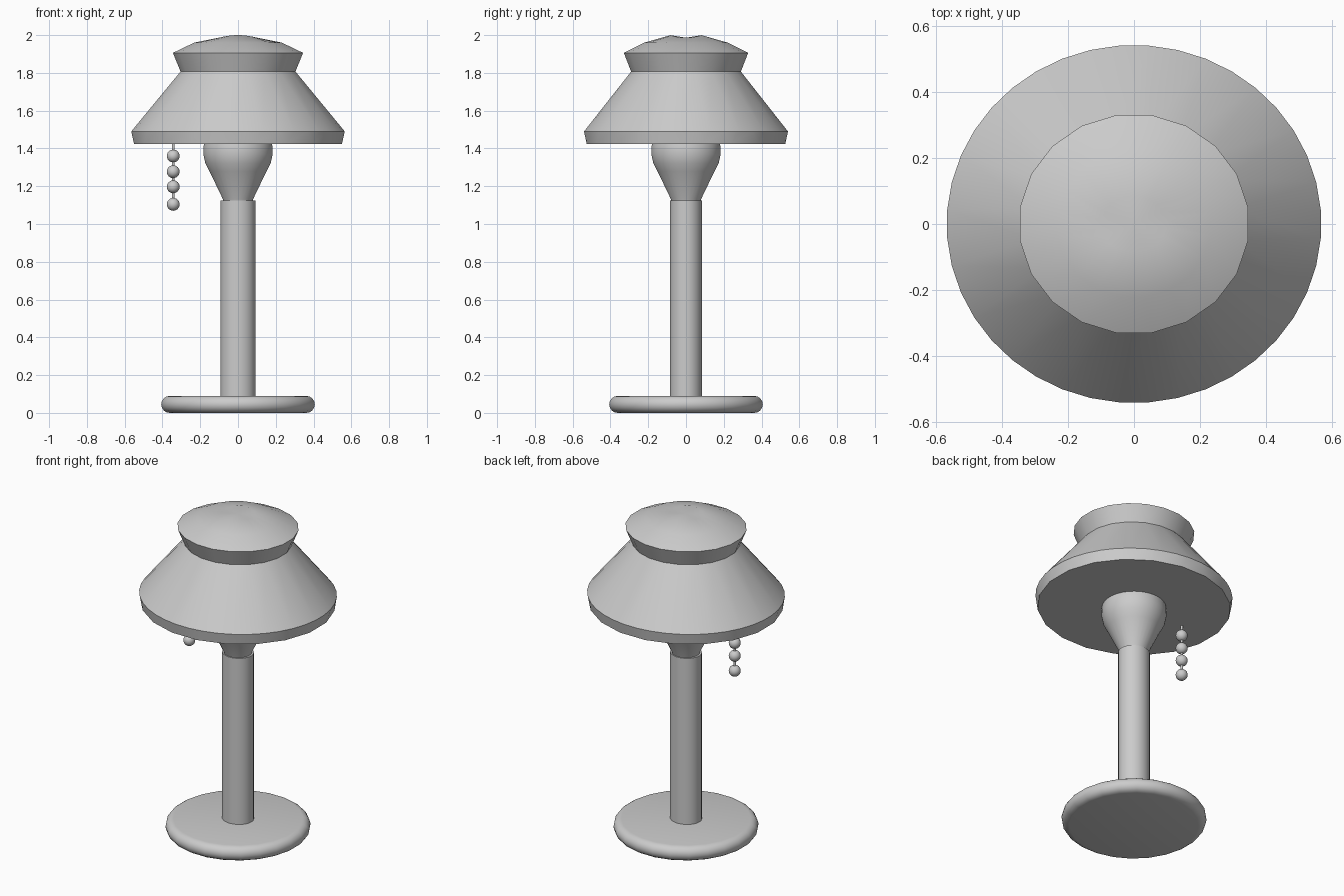
import bpy
import bmesh
from math import sin, cos, pi, radians

cube = bpy.data.objects.get("Cube")
if cube:
    bpy.data.objects.remove(cube)

grey = bpy.data.materials.new("plain_grey")
grey.use_nodes = True
GREY = (0.6, 0.6, 0.6, 1)
grey.diffuse_color = GREY
grey.node_tree.nodes["Principled BSDF"].inputs["Base Color"].default_value = GREY


def finish(name, bm, angle=30):
    """Turn a bmesh into a smooth-shaded object with crisp edges."""
    bmesh.ops.remove_doubles(bm, verts=bm.verts, dist=0.0005)
    bmesh.ops.recalc_face_normals(bm, faces=bm.faces)
    mesh = bpy.data.meshes.new(name)
    bm.to_mesh(mesh)
    bm.free()
    mesh.materials.append(grey)
    obj = bpy.data.objects.new(name, mesh)
    bpy.context.collection.objects.link(obj)
    bpy.ops.object.select_all(action='DESELECT')
    obj.select_set(True)
    bpy.context.view_layer.objects.active = obj
    bpy.ops.object.shade_smooth_by_angle(angle=radians(angle))
    return obj


def loft(bm, rings, cap_start=True, cap_end=True):
    """Join rings of points with quads and close the ends."""
    loops = [[bm.verts.new(p) for p in ring] for ring in rings]
    for a, b in zip(loops, loops[1:]):
        n = len(a)
        for i in range(n):
            j = (i + 1) % n
            bm.faces.new((a[i], a[j], b[j], b[i]))
    if cap_start:
        bm.faces.new(loops[0][::-1])
    if cap_end:
        bm.faces.new(loops[-1])


def ring(r, z, n=20, squash=1.0):
    angles = [2 * pi * (i + 0.5) / n for i in range(n)]
    return [(r * cos(a), r * squash * sin(a), z) for a in angles]


def split_ring(r, z, spread=0.0, squash=0.955):
    """Twenty corners, each split in two by the spread angle."""
    angles = [radians(9 + 18 * k + s * spread) for k in range(20) for s in (-1, 1)]
    return [(r * cos(a), r * squash * sin(a), z) for a in angles]


# Base: disc with a rounded edge
bm = bmesh.new()
half = 0.045
edge = [(0.365 + half * cos(t), half + half * sin(t))
        for t in [-pi / 2 + pi * i / 8 for i in range(9)]]
loft(bm, [ring(r, z, 24) for r, z in edge])
finish("base", bm)

# Pole
bm = bmesh.new()
loft(bm, [ring(0.092, z, 32, 0.92) for z in (0.085, 1.125)])
finish("pole", bm)

# Bulb: tapered neck running into a round globe
bm = bmesh.new()
globe = [(0.185 * cos(t), 1.385 + 0.185 * sin(t))
         for t in [radians(-35 + 15 * i) for i in range(9)]]
loft(bm, [ring(r, z, 32) for r, z in [(0.075, 1.11), (0.082, 1.135)] + globe])
finish("bulb", bm, 40)

# Shade: closed underside, rim, cone, pinched waist, collar and shallow dome
bm = bmesh.new()
rings = [split_ring(0.557, 1.423), split_ring(0.567, 1.49, 4.5),
         split_ring(0.308, 1.807), split_ring(0.349, 1.906),
         split_ring(0.235, 1.96)]
# Saddle-shaped crown: higher at front and back than at the sides
crown = [(x, y * 0.84, 1.986 + 0.014 * (y / 0.1) ** 2)
         for x, y, z in split_ring(0.1, 0, squash=1.0)]
loft(bm, rings + [crown], cap_start=False, cap_end=False)
bmesh.ops.remove_doubles(bm, verts=bm.verts, dist=0.0005)
for end in (min, max):
    level = end(v.co.z for v in bm.verts)
    limit = (lambda z: z < 1.43) if end is min else (lambda z: z > 1.98)
    edges = [e for e in bm.edges if e.is_boundary and all(limit(v.co.z) for v in e.verts)]
    center = bm.verts.new((0, 0, level if end is min else 1.986))
    for e in edges:
        bm.faces.new((e.verts[0], e.verts[1], center))
finish("shade", bm)

# Pull chain: thin cord with four beads
CHAIN_X, CHAIN_Y = -0.343, 0.01
bm = bmesh.new()
loft(bm, [ring(0.008, z, 10) for z in (1.105, 1.44)])
cord = finish("pull_cord", bm, 60)
cord.location = (CHAIN_X, CHAIN_Y, 0)
for i, z in enumerate((1.36, 1.277, 1.197, 1.104)):
    bm = bmesh.new()
    bmesh.ops.create_uvsphere(bm, u_segments=20, v_segments=12, radius=0.034)
    bead = finish("pull_bead_%d" % (i + 1), bm)
    bead.location = (CHAIN_X, CHAIN_Y, z)
